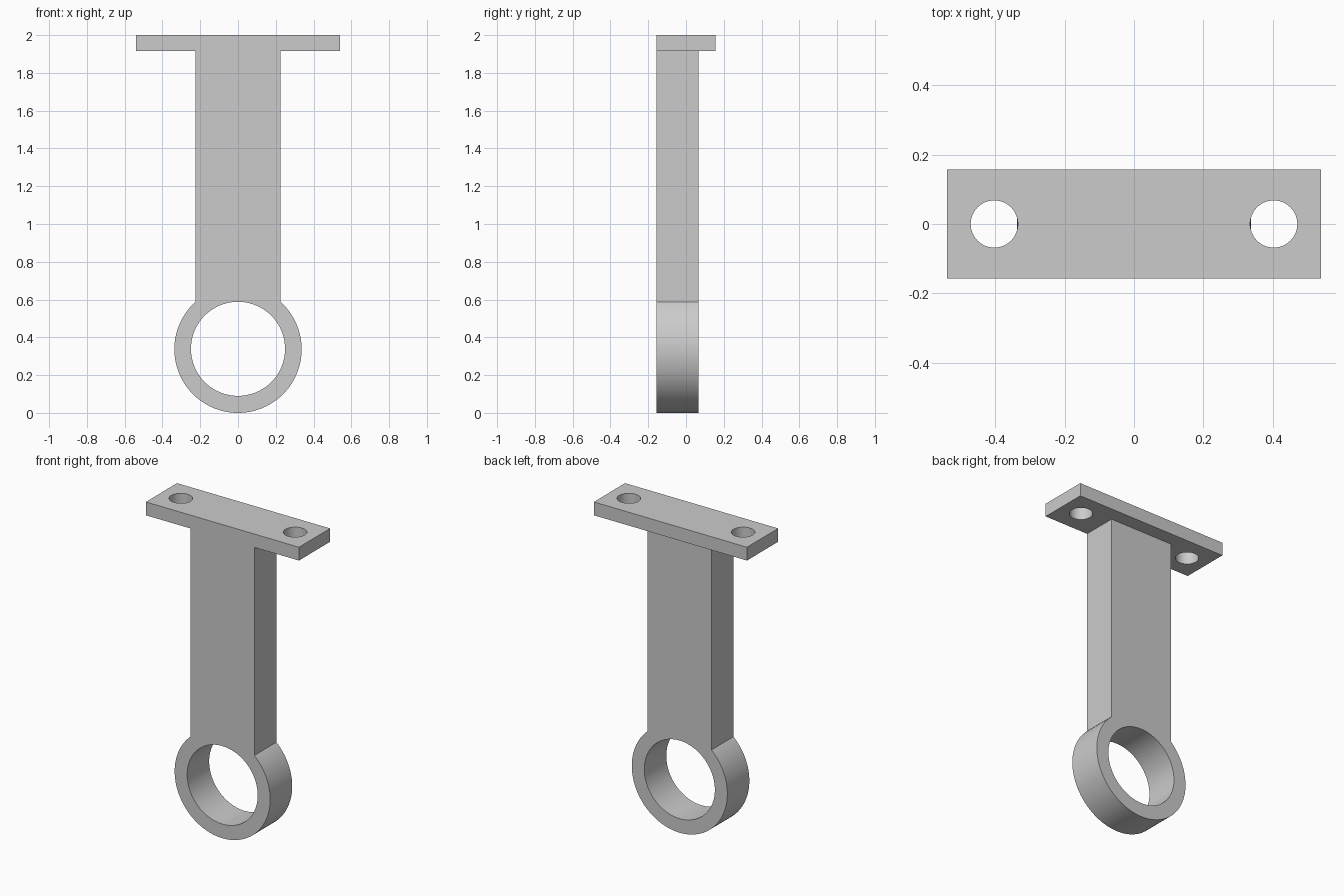
import bpy, bmesh, math
from mathutils import Matrix

cube = bpy.data.objects.get("Cube")
if cube:
    bpy.data.objects.remove(cube, do_unlink=True)

grey = bpy.data.materials.new("light grey")
grey.use_nodes = True
COLOR = (0.6, 0.6, 0.6, 1)
grey.diffuse_color = COLOR
grey.node_tree.nodes["Principled BSDF"].inputs["Base Color"].default_value = COLOR


def arc(cx, cy, r, start=0.0, end=math.tau, steps=96, closed=True):
    n = steps if closed else steps + 1
    return [(cx + r * math.cos(start + (end - start) * i / steps),
             cy + r * math.sin(start + (end - start) * i / steps)) for i in range(n)]


def extruded(name, loops, thickness, matrix):
    """Solid from an outline and its holes, extruded evenly about its plane."""
    curve = bpy.data.curves.new(name + "_profile", "CURVE")
    curve.dimensions = "2D"
    curve.fill_mode = "BOTH"
    curve.extrude = thickness / 2
    for loop in loops:
        spline = curve.splines.new("POLY")
        spline.points.add(len(loop) - 1)
        for point, (x, y) in zip(spline.points, loop):
            point.co = (x, y, 0, 1)
        spline.use_cyclic_u = True
    helper = bpy.data.objects.new(name + "_profile", curve)
    bpy.context.collection.objects.link(helper)
    graph = bpy.context.evaluated_depsgraph_get()
    mesh = bpy.data.meshes.new_from_object(helper.evaluated_get(graph))
    bpy.data.objects.remove(helper, do_unlink=True)

    # Weld the caps to the walls and place the solid
    bm = bmesh.new()
    bm.from_mesh(mesh)
    bmesh.ops.remove_doubles(bm, verts=bm.verts, dist=1e-5)
    bmesh.ops.transform(bm, matrix=matrix, verts=bm.verts)
    bmesh.ops.recalc_face_normals(bm, faces=bm.faces)
    bm.to_mesh(mesh)
    bm.free()
    mesh.name = name
    mesh.materials.clear()
    mesh.materials.append(grey)
    obj = bpy.data.objects.new(name, mesh)
    bpy.context.collection.objects.link(obj)
    bpy.ops.object.select_all(action="DESELECT")
    obj.select_set(True)
    bpy.context.view_layer.objects.active = obj
    bpy.ops.object.shade_smooth_by_angle(angle=math.radians(30))
    return obj


# Mounting plate with two screw holes
W, D, T = 0.54, 0.157, 0.085
plate = [(-W, -D), (W, -D), (W, D), (-W, D)]
holes = [arc(side * 0.403, 0, 0.068, steps=64) for side in (-1, 1)]
extruded("mounting_plate", [plate] + holes, T, Matrix.Translation((0, 0, 2 - T / 2)))

# Flat arm running into the rod ring
R, BORE, ARM, DEPTH = 0.337, 0.249, 0.225, 0.222
a = math.acos(ARM / R)
outline = [(ARM, 2 - T)] + [(-ARM, 2 - T)]
outline += arc(0, R, R, math.pi - a, math.tau + a, closed=False)
extruded("arm_with_ring", [outline, arc(0, R + 0.002, BORE)], DEPTH,
         Matrix.Translation((0, DEPTH / 2 - D, 0)) @ Matrix.Rotation(math.pi / 2, 4, "X"))
